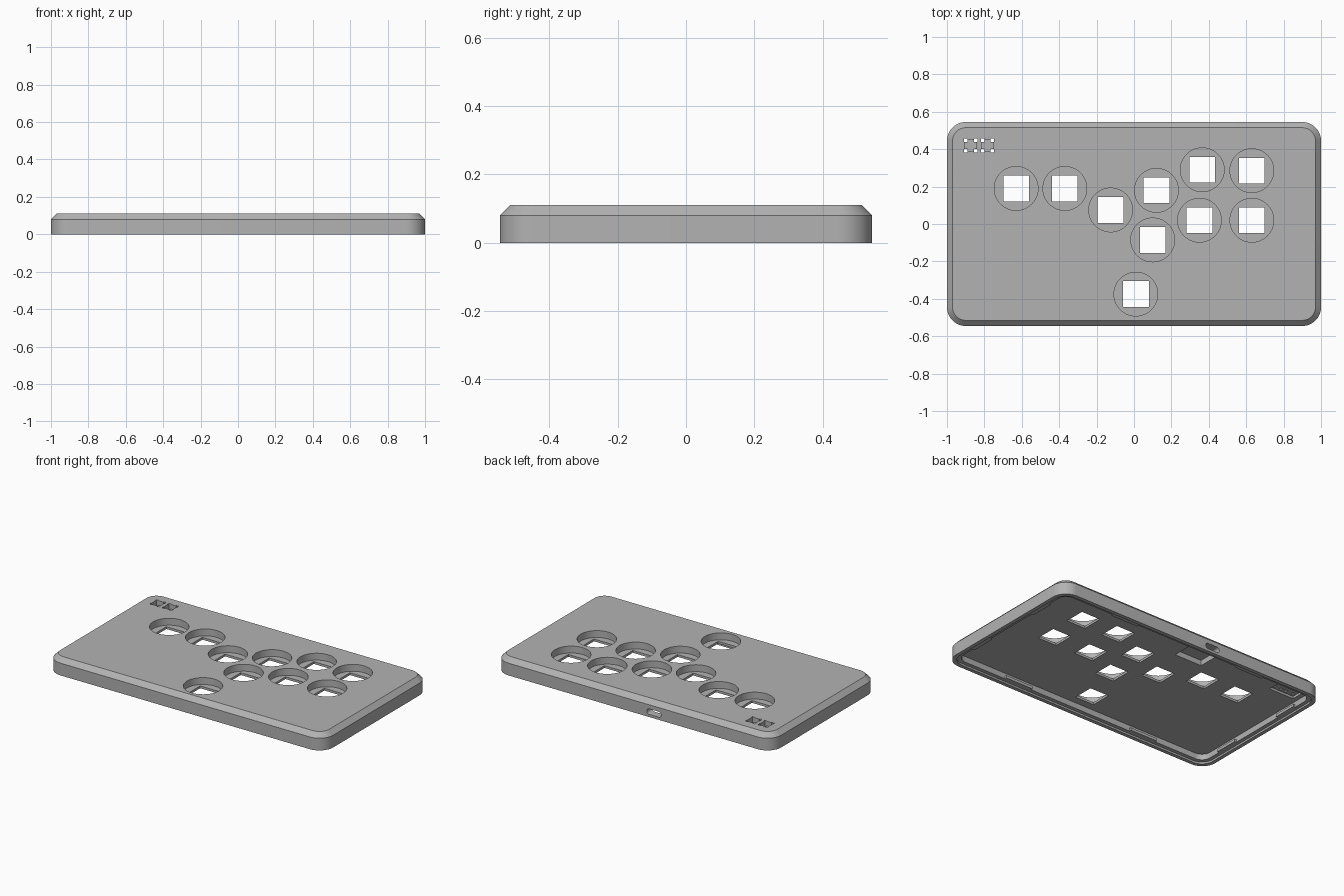
import bpy, bmesh, math

cube = bpy.data.objects.get("Cube")
if cube:
    bpy.data.objects.remove(cube, do_unlink=True)

grey = bpy.data.materials.new("case_grey")
grey.use_nodes = True
grey.diffuse_color = (0.45, 0.45, 0.45, 1)
grey.node_tree.nodes["Principled BSDF"].inputs["Base Color"].default_value = (0.45, 0.45, 0.45, 1)

HX, HY, TOP = 1.0, 0.545, 0.11
FLOOR = 0.05          # underside of the top panel
BORE = 0.065          # bottom of the round button wells


def outline(cx, cy, hx, hy, r, steps):
    """Rounded rectangle points, counter-clockwise."""
    pts = []
    for k, (sx, sy) in enumerate([(1, 1), (-1, 1), (-1, -1), (1, -1)]):
        for i in range(steps + 1):
            a = math.pi / 2 * (k + i / steps)
            pts.append((cx + sx * (hx - r) + r * math.cos(a),
                        cy + sy * (hy - r) + r * math.sin(a)))
    return pts


def loft(name, layers):
    """Closed solid through matching outlines at rising heights."""
    bm = bmesh.new()
    rings = [[bm.verts.new((x, y, z)) for x, y in pts] for pts, z in layers]
    bm.faces.new(rings[0][::-1])
    bm.faces.new(rings[-1])
    for lo, hi in zip(rings, rings[1:]):
        n = len(lo)
        for i in range(n):
            j = (i + 1) % n
            bm.faces.new((lo[i], lo[j], hi[j], hi[i]))
    bmesh.ops.recalc_face_normals(bm, faces=bm.faces)
    me = bpy.data.meshes.new(name)
    bm.to_mesh(me)
    bm.free()
    me.materials.append(grey)
    ob = bpy.data.objects.new(name, me)
    bpy.context.collection.objects.link(ob)
    return ob


def rect(cx, cy, hx, hy):
    return [(cx + hx, cy + hy), (cx - hx, cy + hy), (cx - hx, cy - hy), (cx + hx, cy - hy)]


def circle(cx, cy, r, n=64):
    return [(cx + r * math.cos(math.tau * i / n), cy + r * math.sin(math.tau * i / n))
            for i in range(n)]


def prism(name, pts, z0, z1):
    return loft(name, [(pts, z0), (pts, z1)])


# Outer case with chamfered top edge
case = loft("case", [(outline(0, 0, HX, HY, 0.1, 12), 0),
                     (outline(0, 0, HX, HY, 0.1, 12), 0.08),
                     (outline(0, 0, HX - 0.03, HY - 0.03, 0.07, 12), TOP)])


def cut(cutter):
    mod = case.modifiers.new("cut", 'BOOLEAN')
    mod.operation, mod.solver, mod.object = 'DIFFERENCE', 'EXACT', cutter
    bpy.context.view_layer.objects.active = case
    bpy.ops.object.modifier_apply(modifier=mod.name)
    bpy.data.objects.remove(cutter, do_unlink=True)


# Hollow underside and the ledge for a bottom cover
cut(prism("cavity", outline(0, 0, 0.95, 0.495, 0.06, 8), -0.1, FLOOR))
cut(prism("ledge", outline(0, 0, 0.975, 0.52, 0.08, 8), -0.1, 0.012))

# Round button wells with square openings
buttons = [(-0.63, 0.19), (-0.37, 0.19), (-0.125, 0.075), (0.12, 0.18), (0.10, -0.085),
           (0.365, 0.29), (0.35, 0.02), (0.63, 0.285), (0.63, 0.02), (0.01, -0.375)]
for x, y in buttons:
    cut(prism("well", circle(x, y, 0.117), BORE, 0.2))
    cut(prism("opening", rect(x, y, 0.069, 0.069), -0.1, 0.2))

# Two small square switch pockets with pin holes at the corners
for x in (-0.873, -0.783):
    cut(prism("switch_pocket", rect(x, 0.42, 0.032, 0.032), 0.08, 0.2))
    for sx in (-1, 1):
        for sy in (-1, 1):
            cut(prism("pin_hole", rect(x + sx * 0.026, 0.42 + sy * 0.028, 0.009, 0.009), -0.1, 0.2))
cut(prism("switch_recess", rect(-0.828, 0.42, 0.09, 0.05), -0.1, 0.065))

# Socket recess under the panel and the slot through the back wall
PORT_X = -0.15
cut(prism("socket_recess", rect(PORT_X, 0.405, 0.1, 0.085), -0.1, 0.085))
slot = prism("slot", outline(0, 0, 0.052, 0.018, 0.0175, 8), 0, 0.2)
slot.rotation_euler.x = math.pi / 2
slot.location = (PORT_X, 0.65, 0.035)
bpy.context.view_layer.update()
cut(slot)

# Snap ridges along the inner walls
for s in (-1, 1):
    for t in (-1, 1):
        prism("long_side_snap", rect(s * 0.48, t * 0.49, 0.1, 0.008), 0.012, 0.03)
        prism("short_side_snap", rect(s * 0.945, t * 0.27, 0.008, 0.08), 0.012, 0.03)

# Smooth rounded walls, crisp edges
bpy.ops.object.select_all(action='DESELECT')
case.select_set(True)
bpy.context.view_layer.objects.active = case
bpy.ops.object.shade_smooth_by_angle(angle=math.radians(30))
